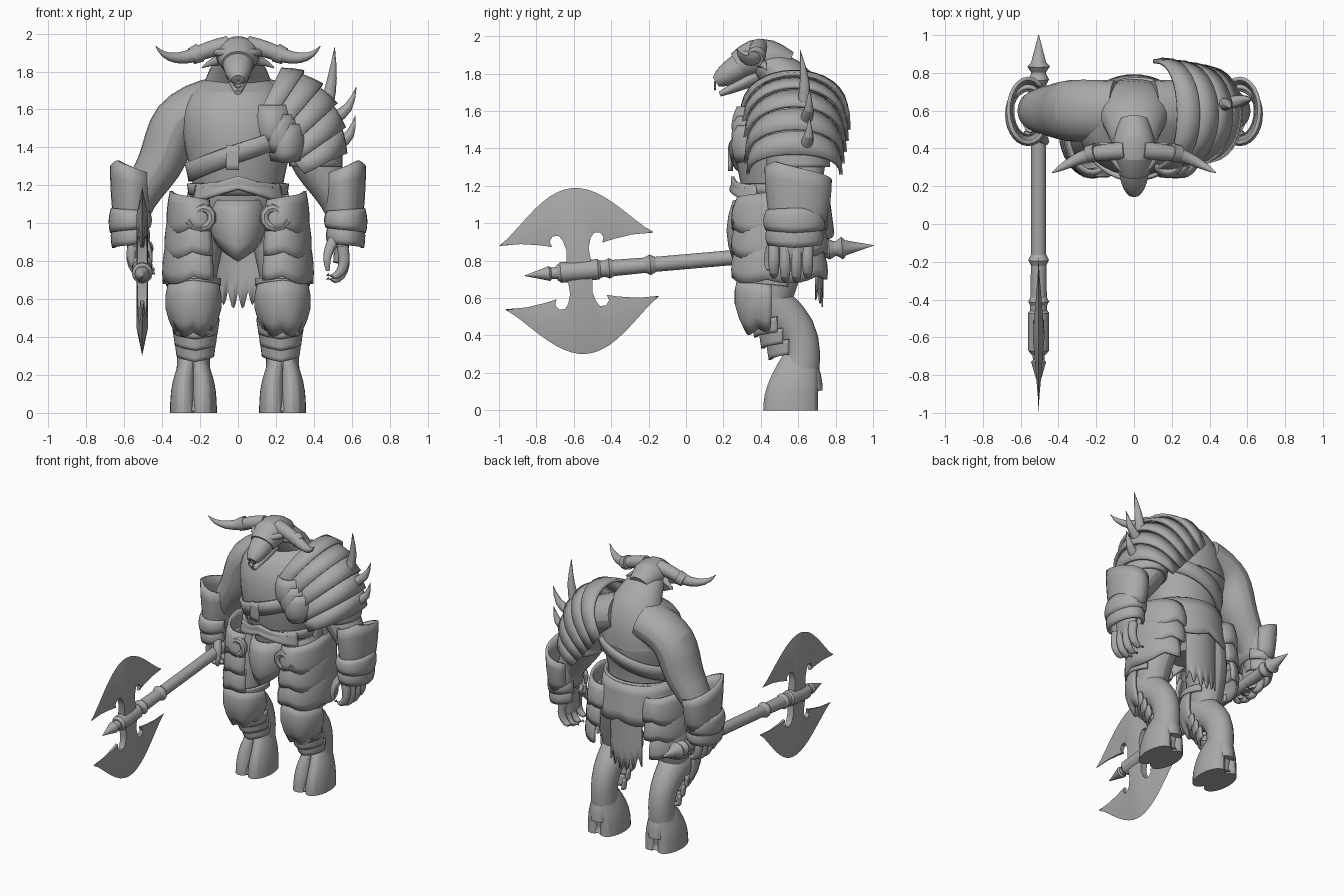
import bpy, bmesh, math
from mathutils import Vector

cube = bpy.data.objects.get("Cube")
if cube:
    bpy.data.objects.remove(cube, do_unlink=True)

COLOUR = (.4, .4, .4, 1)
grey = bpy.data.materials.new("plain grey")
grey.use_nodes = True
grey.diffuse_color = COLOUR
grey.node_tree.nodes["Principled BSDF"].inputs["Base Color"].default_value = COLOUR

ACROSS, DEPTH = Vector((1, 0, 0)), Vector((0, 1, 0))
FRONT, BACK = -90, 90
SIDES = ((1, "left"), (-1, "right"))
LEG, ARM, BODY = .235, .55, .6


def circle(count):
    """Cosine and sine pairs around a full turn."""
    return [(math.cos(k * math.tau / count), math.sin(k * math.tau / count)) for k in range(count)]


def skin(name, rows, closed=False, caps=False, smooth=0, thick=0, angle=35):
    """Join rows of points into a surface."""
    bm = bmesh.new()
    verts = [[bm.verts.new(p) for p in row] for row in rows]
    count = len(rows[0])
    for upper, lower in zip(verts, verts[1:]):
        for i in range(count if closed else count - 1):
            j = (i + 1) % count
            bm.faces.new((upper[i], upper[j], lower[j], lower[i]))
    if caps:
        crease = bm.edges.layers.float.new("crease_edge")
        for end in (verts[0], verts[-1]):
            for edge in bm.faces.new(end).edges:
                edge[crease] = 1
    bmesh.ops.recalc_face_normals(bm, faces=bm.faces)
    mesh = bpy.data.meshes.new(name)
    bm.to_mesh(mesh)
    bm.free()
    mesh.materials.append(grey)
    part = bpy.data.objects.new(name, mesh)
    bpy.context.collection.objects.link(part)
    if thick:
        shellmod = part.modifiers.new("thickness", 'SOLIDIFY')
        shellmod.thickness, shellmod.offset = thick, 0
    if smooth:
        subsurf = part.modifiers.new("smooth", 'SUBSURF')
        subsurf.levels = subsurf.render_levels = smooth
    bpy.ops.object.select_all(action='DESELECT')
    part.select_set(True)
    bpy.context.view_layer.objects.active = part
    bpy.ops.object.shade_smooth_by_angle(angle=math.radians(angle))


def loft(name, sections, side=1, ref=ACROSS, count=12, smooth=1):
    """Tube through sections of centre point, radius along ref and other radius."""
    points = [Vector((side * x, y, z)) for (x, y, z), _, _ in sections]
    rows = []
    for i, (_, wide, deep) in enumerate(sections):
        along = (points[min(i + 1, len(points) - 1)] - points[max(i - 1, 0)]).normalized()
        u = (ref - along * ref.dot(along)).normalized()
        v = along.cross(u)
        rows.append([points[i] + u * wide * c + v * deep * s for c, s in circle(count)])
    skin(name, rows, closed=True, caps=True, smooth=smooth)


def tube(name, path, start, end, flat=1, bulge=0, **options):
    """Tube whose radius runs evenly from start to end, with a bulge between."""
    sections = []
    for i, point in enumerate(path):
        t = i / (len(path) - 1)
        r = start + (end - start) * t + bulge * math.sin(math.pi * t)
        sections.append((point, r, r * flat))
    loft(name, sections, **options)


def plate(name, centre, height, wide, deep, facing=0, half=180, flare=0, bulge=0,
          top=0, low=0, jag=0, teeth=3, side=1, thick=.02):
    """Upright curved plate hung from its centre; its edges may peak or be jagged."""
    x, y, z = centre
    rows = []
    for t in (0, .25, .5, .75, 1):
        grow = 1 + flare * t + bulge * math.sin(math.pi * t)
        row = []
        for i in range(-12, 13):
            a = math.radians(facing + half * i / 12)
            peak = 1 - abs(i) / 12
            tooth = abs(math.sin(i / 12 * teeth * math.pi / 2))
            lift = top * peak * (1 - t) - (low * peak + jag * tooth) * t - height * t
            row.append((side * (x + wide * grow * math.cos(a)), y + deep * grow * math.sin(a), z + lift))
        rows.append(row)
    skin(name, rows, thick=thick)


# Torso rings: height, centre depth, half width, half depth
TORSO = [(.86, .54, .1, .1), (.96, .53, .21, .19), (1.1, .52, .23, .2), (1.25, .5, .25, .22),
         (1.4, .5, .29, .26), (1.55, .52, .32, .26), (1.65, .55, .29, .22), (1.73, .57, .22, .16),
         (1.8, .55, .1, .1)]
loft("torso", [((0, y, z), wide, deep) for z, y, wide, deep in TORSO], count=16)
tube("neck", [(0, .58, 1.5), (0, .61, 1.63), (0, .57, 1.75), (0, .47, 1.83), (0, .38, 1.87)],
     .27, .1, flat=.75)

# Head
tube("skull", [(0, .55, 1.85), (0, .45, 1.89), (0, .36, 1.89), (0, .28, 1.84)], .08, .09, bulge=.04, flat=.9)
tube("snout", [(0, .33, 1.86), (0, .25, 1.815), (0, .19, 1.775), (0, .16, 1.755)], .09, .035, bulge=.01, flat=.9)
tube("jaw", [(0, .38, 1.79), (0, .27, 1.73), (0, .18, 1.69)], .07, .02, flat=.7)
tube("nose_ring", [(.02 * c, .155, 1.735 + .02 * s) for c, s in circle(12)], .006, .006,
     ref=DEPTH, count=6, smooth=0)
for s, side in SIDES:
    tube(side + "_horn", [(.05, .39, 1.94), (.15, .38, 1.92), (.24, .37, 1.88), (.33, .33, 1.865),
                          (.4, .29, 1.89), (.435, .27, 1.935)], .05, .001, bulge=.01, side=s, ref=DEPTH)
    tube(side + "_horn_band", [(.2, .38, 1.9), (.245, .37, 1.88)], .05, .045, side=s, ref=DEPTH, smooth=0)
    tube(side + "_ear", [(.1, .4, 1.86), (.15, .42, 1.845), (.19, .43, 1.82)], .03, .004, side=s, ref=DEPTH)
    tube(side + "_brow", [(.03, .28, 1.89), (.08, .3, 1.9), (.11, .35, 1.9)], .025, .02, side=s, ref=DEPTH)


def torso_ring(z):
    """Torso centre and radii at a height."""
    for below, above in zip(TORSO, TORSO[1:]):
        if below[0] <= z <= above[0]:
            f = (z - below[0]) / (above[0] - below[0])
            return [p + f * (q - p) for p, q in zip(below, above)][1:]


def band(name, middle, height, tilt, gap):
    """Strap that hugs the torso."""
    rows = []
    for edge in (.5, 0, -.5):
        row = []
        for c, s in circle(40):
            z = middle + height * edge + tilt * c
            y, wide, deep = torso_ring(z)
            row.append(((wide + gap) * c, y + (deep + gap) * s, z))
        rows.append(row)
    skin(name, rows, closed=True, thick=.02)


# Straps, belt and waist armour
band("chest_strap", middle=1.37, height=.1, tilt=.1, gap=.005)
band("belt", middle=1.18, height=.06, tilt=0, gap=.015)
plate("strap_buckle", (0, .5, 1.41), .13, .27, .265, facing=FRONT - 6, half=7)
plate("belt_crest", (0, .5, 1.19), .07, .25, .25, facing=FRONT, half=45, top=.06, low=-.06)
plate("belt_wing", (0, .5, 1.2), .1, .25, .24, facing=FRONT, half=60, flare=.08, top=.03, low=-.08)
plate("groin_plate", (0, .43, 1.12), .2, .12, .17, facing=FRONT, half=85, bulge=.2, low=.12)
plate("back_plate", (0, .53, 1.2), .2, .25, .22, facing=BACK, half=95, flare=.15, low=.05, jag=.05)
plate("rear_cloth", (0, .33, 1.05), .36, .3, .4, facing=BACK, half=25, low=.05, jag=.1,
      teeth=5, thick=.008)

# Legs, hooves and leg armour
for s, side in SIDES:
    tube(side + "_thigh", [(.15, .53, 1.1), (.2, .52, .95), (LEG, .47, .75), (LEG, .43, .5)],
         .13, .09, bulge=.03, flat=1.2, side=s)
    tube(side + "_shin", [(LEG, .41, .58), (LEG, .5, .53), (LEG, .6, .44), (LEG, .63, .3), (LEG, .6, .15),
                          (LEG, .57, .06), (LEG, .57, .01)], .12, .12, bulge=-.03, flat=1.15, side=s)
    for inset in (-.05, .05):
        toe = LEG + inset
        tube(side + "_hoof_toe", [(LEG + inset / 2, .61, .27), (toe, .58, .16), (toe, .56, .06), (toe, .56, 0)],
             .05, .077, bulge=.01, flat=2, side=s)
    tube(side + "_heel", [(LEG, .62, .26), (LEG, .67, .18), (LEG, .68, .1)], .08, .06, flat=.9, side=s)
    for i in range(3):
        plate(side + "_thigh_plate", (.22, .5, 1.12 - .13 * i), .13, .13 + .01 * i, .22, facing=-8 * i,
              half=120 - 8 * i, flare=.12, bulge=.06, top=.05, low=.03, jag=.03, side=s)
        plate(side + "_shin_guard", (LEG - .01, .5 + .03 * i, .5 - .06 * i), .08, .12 - .01 * i, .14 - .01 * i,
              facing=FRONT, half=85, flare=-.1, top=-.03, low=.03, side=s)
    spiral = [(.025 + .005 * k, .6 * k) for k in range(11)]
    tube(side + "_scroll", [(.19 + r * math.cos(a), .27, 1.04 + r * math.sin(a)) for r, a in spiral],
         .025, .025, side=s, ref=DEPTH, count=8, smooth=0)
    plate(side + "_knee_guard", (LEG, .43, .68), .23, .125, .145, facing=FRONT, half=100, flare=-.3,
          bulge=.25, top=.03, low=.02, jag=.03, side=s)
    plate(side + "_knee_band", (LEG, .44, .71), .05, .135, .165, facing=FRONT, half=130, low=-.04, side=s)

# Arms, gauntlets and hands
for s, side in SIDES:
    tube(side + "_arm", [(.1, .6, 1.64), (.22, BODY, 1.61), (.33, BODY, 1.54), (.37, BODY, 1.42), (.41, BODY, 1.3),
                         (.5, BODY, 1.18), (ARM, BODY, 1.05), (ARM, BODY, .93)],
         .14, .055, bulge=.035, flat=1.2, side=s)
    plate(side + "_gauntlet", (.56, BODY, 1.2), .2, .105, .17, facing=-45, flare=-.2, bulge=.05,
          top=.13, low=.02, side=s)
    for z, wide in ((1.06, .1), (.98, .09)):
        plate(side + "_gauntlet_cuff", (.56, .58, z), .08, wide, wide + .04, half=150, bulge=.1,
              flare=.05, top=.02, low=.03, side=s)
    tube(side + "_palm", [(ARM, .59, .97), (ARM, .57, .9), (.535, .565, .79)], .05, .035, flat=2.3, side=s)
    grip = .03 if s < 0 else 0
    for k in range(4):
        y = .47 + .06 * k
        drop = .02 * (k in (1, 2)) - grip
        tube(side + "_finger", [(ARM, y, .88), (.565, y, .8 - drop), (.545, y, .74 - drop),
                                (.5, y, .71 - drop), (.47 - grip, y, .73 - drop)],
             .035, .012, bulge=.006, side=s, count=8)
    tube(side + "_thumb", [(.52, .5, .93), (.48, .45, .87), (.465, .43, .8), (.475, .44, .75)],
         .04, .012, side=s, count=8)
for z in (1.45, 1.38):
    plate("left_arm_band", (.41, BODY, z), .08, .13, .16)


# Layered shoulder armour: arches run front to back and fan out down the arm
def arch(step, grow):
    turn = math.radians(85 - 18 * step)
    foot = Vector((.1 + .05 * step, .58, 1.56 - .06 * step))
    rise = Vector((.2 + .36 * math.cos(turn), .58, 1.4 + .42 * math.sin(turn))) - foot
    reach = DEPTH * (.29 - .01 * step)
    angles = [math.pi * k / 16 for k in range(17)]
    return [foot + (rise * abs(math.sin(a)) ** .75 - reach * math.cos(a)) * grow for a in angles]


for i in range(5):
    skin("shoulder_plate", [arch(i, .97), arch(i + .5, 1), arch(i + 1, 1.04)], thick=.02)
for i in range(3):
    plate("shoulder_front_plate", (.18 + .035 * i, .42, 1.62 - .05 * i), .18, .09, .14,
          facing=FRONT, half=80, bulge=.2, low=.02)
for base, bend, tip in (((.47, .63, 1.63), (.5, .64, 1.76), (.51, .61, 1.93)),
                        ((.5, .64, 1.55), (.59, .66, 1.6), (.625, .66, 1.72)),
                        ((.53, .64, 1.42), (.6, .66, 1.46), (.62, .66, 1.57))):
    tube("shoulder_spike", [base, bend, tip], .04, .001, bulge=.01, ref=DEPTH, count=8)

# Two-headed axe, laid out along its tilted shaft (u) and across it (v)
SLOPE = math.atan(.087)
SHAFT = Vector((0, math.cos(SLOPE), math.sin(SLOPE)))
RISE = ACROSS.cross(SHAFT)
AXE = Vector((-.505, -.57, .745))


def turned(name, profile):
    """Round part of the axe from distances along the shaft and radii."""
    skin(name, [[AXE + SHAFT * u + (ACROSS * c + RISE * s) * r for c, s in circle(12)] for u, r in profile],
         closed=True, caps=True)


turned("axe_shaft", [(.1, .045), (.4, .04), (1.4, .04)])
for u in (.16, .38, 1.34):
    turned("axe_collar", [(u - .03, .04), (u, .055), (u + .03, .04)])
turned("axe_socket", [(-.12, .04), (-.1, .055), (.1, .055), (.12, .04)])
turned("axe_front_spike", [(-.295, .001), (-.16, .04), (-.15, .03), (-.1, .035)])
turned("axe_rear_spike", [(1.38, .04), (1.41, .06), (1.43, .04), (1.58, .001)])

# Crescent blades: neck, round notch and hooked tip along the inner edge
TIP, HOOK = .41, .17
notch = [math.radians(a) for a in (170, 116, 62, 9, -45)]
inner = [(0, 0), (.07, 0), (.06, .12)] + [(.11 + .035 * math.cos(a), .165 + .035 * math.sin(a)) for a in notch]
inner += [(.2, .155), (.3, HOOK), (TIP, HOOK)]
for way, name in ((1, "upper_axe_blade"), (-1, "lower_axe_blade")):
    rows = []
    for hand in (-1, 1):
        half = []
        for i, (u, low) in enumerate(inner):
            share = i / (len(inner) - 1)
            crown = .27 * max(math.cos(share * math.pi / 2), 0) ** 1.2
            edge = Vector((hand * TIP * share, HOOK + .005 + crown))
            mid = Vector((hand * TIP * share * .9, HOOK + .003 + crown * .45))
            root = Vector((hand * u, low))
            t = .03 * (1 - share) + .001
            half.append([AXE + ACROSS * x + SHAFT * p.x + RISE * way * p.y
                         for x, p in ((0, edge), (t, mid), (t, root), (-t, root), (-t, mid))])
        rows += half[:0:-1] if hand < 0 else half
    skin(name, rows, closed=True, caps=True, angle=25)
